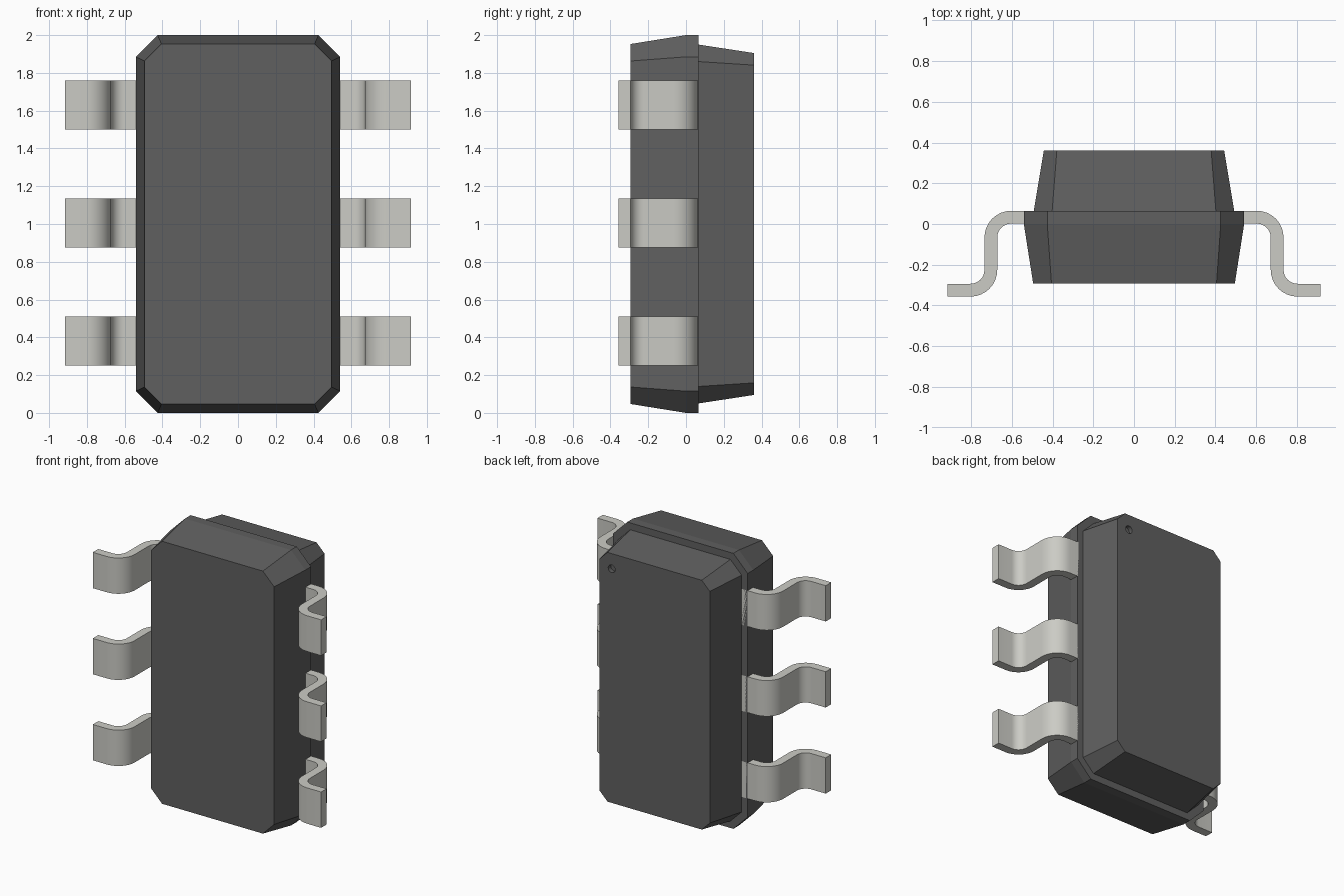
import bpy, bmesh
from math import pi, sin, cos

if "Cube" in bpy.data.objects:
    bpy.data.objects.remove(bpy.data.objects["Cube"])


def material(name, rgb):
    m = bpy.data.materials.new(name)
    m.diffuse_color = (*rgb, 1)
    m.use_nodes = True
    m.node_tree.nodes["Principled BSDF"].inputs["Base Color"].default_value = m.diffuse_color
    return m


dark = material("dark_plastic", (0.115, 0.115, 0.115))
metal = material("tinned_metal", (0.60, 0.60, 0.56))


def loft(name, rings, mat):
    """Skin a list of equal-length vertex rings and cap both ends."""
    bm = bmesh.new()
    rows = [[bm.verts.new(p) for p in ring] for ring in rings]
    n = len(rows[0])
    for a, b in zip(rows, rows[1:]):
        for i in range(n):
            j = (i + 1) % n
            bm.faces.new((a[i], a[j], b[j], b[i]))
    bm.faces.new(rows[0])
    bm.faces.new(rows[-1])
    bmesh.ops.recalc_face_normals(bm, faces=bm.faces)
    me = bpy.data.meshes.new(name)
    bm.to_mesh(me)
    bm.free()
    me.materials.append(mat)
    ob = bpy.data.objects.new(name, me)
    bpy.context.collection.objects.link(ob)
    return ob


def activate(ob):
    bpy.ops.object.select_all(action='DESELECT')
    ob.select_set(True)
    bpy.context.view_layer.objects.active = ob


# Package body: chamfered rectangles (y, half width, half height, chamfer)
def chamfered(y, w, h, c):
    quarter = [(w, h - c), (w - c, h)]
    pts = quarter + [(-x, z) for x, z in quarter[::-1]]
    pts += [(-x, -z) for x, z in pts]
    return [(x, y, 1 + z) for x, z in pts]


sections = [(-0.293, 0.495, 0.953, 0.09), (0, 0.541, 1.0, 0.115),
            (0.065, 0.541, 1.0, 0.115), (0.065, 0.492, 0.95, 0.09),
            (0.36, 0.443, 0.905, 0.064)]
body = loft("package_body", [chamfered(*s) for s in sections], dark)

# Pin marker: shallow round dimple in the back face
bpy.ops.mesh.primitive_cylinder_add(vertices=24, radius=0.028, depth=0.06,
                                    location=(0.345, 0.36, 1.795),
                                    rotation=(pi / 2, 0, 0))
cutter = bpy.context.object
cutter.name = "marker_cutter"
cutter.hide_render = True
cut = body.modifiers.new("marker_dimple", 'BOOLEAN')
cut.object = cutter
cut.solver = 'EXACT'
activate(body)
bpy.ops.object.modifier_apply(modifier=cut.name)
bpy.data.objects.remove(cutter)

# Lead centre line as (x, y, normal angle): flat, bend, drop, bend, foot
R, T, STEPS = 0.1, 0.0315, 8
path = [(0.48, 0.0335, pi / 2)]
for i in range(STEPS + 1):
    a = pi / 2 * (1 - i / STEPS)
    path.append((0.603 + R * cos(a), -0.0665 + R * sin(a), a))
for i in range(STEPS + 1):
    a = pi / 2 * i / STEPS
    path.append((0.803 - R * cos(a), -0.225 - R * sin(a), a))
path.append((0.917, -0.325, pi / 2))

# Six gull-wing leads, three per side
for side, label in ((1, "right"), (-1, "left")):
    for k in range(3):
        zc = 0.38 + 0.625 * k
        rings = []
        for x, y, a in path:
            dx, dy = T * cos(a), T * sin(a)
            rings.append([(side * (x + s * dx), y + s * dy, zc + h)
                          for s, h in ((1, .13), (1, -.13), (-1, -.13), (-1, .13))])
        lead = loft(f"lead_{label}_{k + 1}", rings, metal)
        activate(lead)
        bpy.ops.object.shade_smooth_by_angle(angle=pi / 6)
